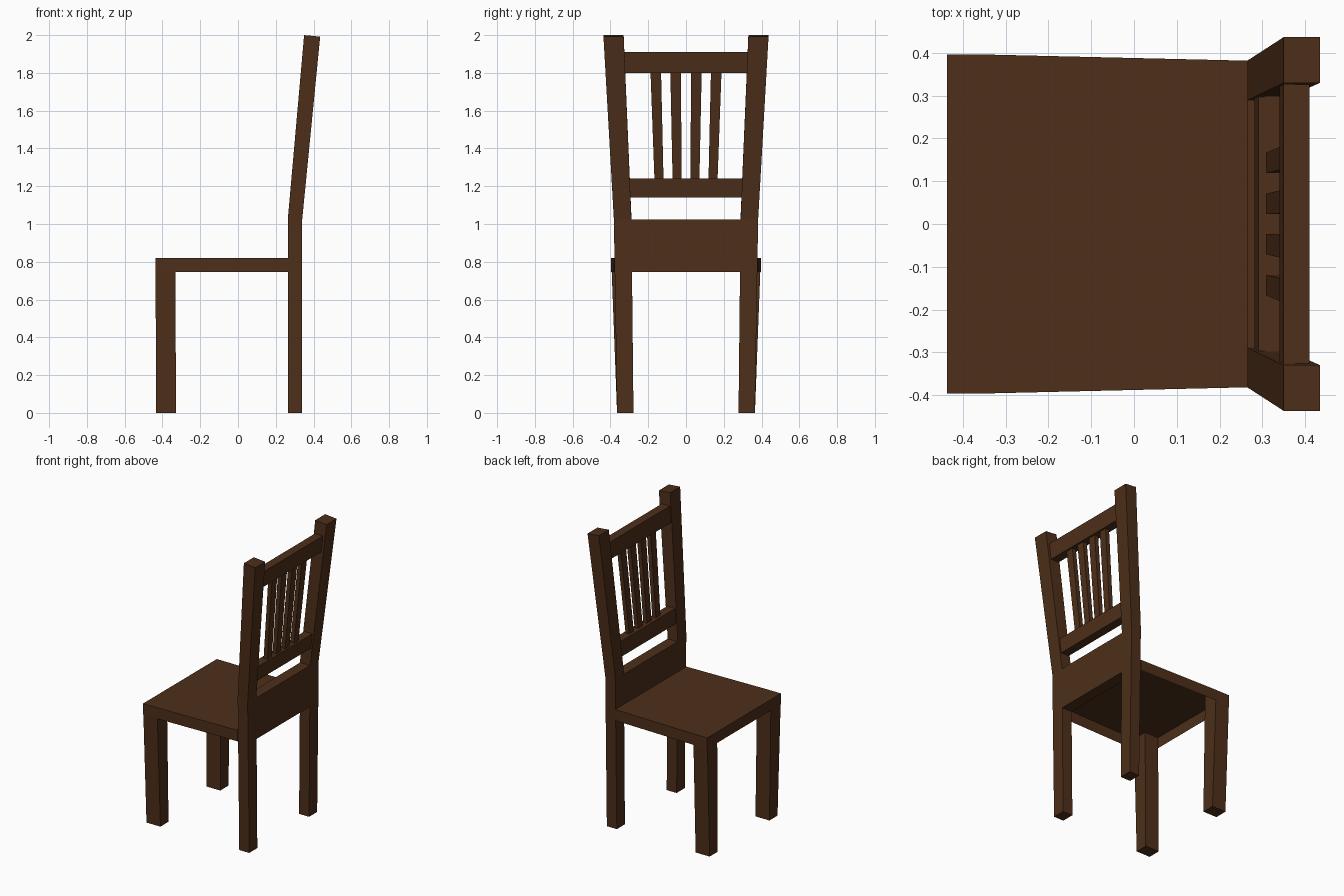
import bpy, bmesh

if "Cube" in bpy.data.objects:
    bpy.data.objects.remove(bpy.data.objects["Cube"])

wood = bpy.data.materials.new("dark_wood")
wood.diffuse_color = (0.075, 0.028, 0.010, 1)
wood.use_nodes = True
wood.node_tree.nodes["Principled BSDF"].inputs["Base Color"].default_value = wood.diffuse_color


def loft(name, sections, cap_bottom=True):
    """Join a stack of matching outlines, bottom to top, into one solid."""
    bm = bmesh.new()
    rings = [[bm.verts.new(p) for p in ring] for ring in sections]
    n = len(rings[0])
    for a, b in zip(rings, rings[1:]):
        for i in range(n):
            j = (i + 1) % n
            bm.faces.new((a[i], a[j], b[j], b[i]))
    bm.faces.new(rings[-1])
    if cap_bottom:
        bm.faces.new(rings[0][::-1])
    bmesh.ops.recalc_face_normals(bm, faces=bm.faces)
    mesh = bpy.data.meshes.new(name)
    bm.to_mesh(mesh)
    bm.free()
    mesh.materials.append(wood)
    obj = bpy.data.objects.new(name, mesh)
    bpy.context.collection.objects.link(obj)
    return obj


def rect(x0, x1, y0, y1, z0, z1=None):
    """Rectangle at height z0 (front edge) to z1 (back edge)."""
    z1 = z0 if z1 is None else z1
    return [(x0, y0, z0), (x1, y0, z1), (x1, y1, z1), (x0, y1, z0)]


def mirror_y(obj):
    obj.modifiers.new("mirror", 'MIRROR').use_axis = (False, True, False)


# Seat: tapered top with a skirt, open underneath
outline = [(-0.437, -0.396), (-0.33, -0.396), (0.265, -0.382),
           (0.265, 0.382), (-0.33, 0.396), (-0.437, 0.396)]
loft("seat", [[(x, y, z) for x, y in outline] for z in (0.745, 0.82)], cap_bottom=False)

# Front legs
mirror_y(loft("front_leg", [rect(-0.433, -0.328, 0.278, 0.365, 0),
                            rect(-0.437, -0.332, 0.289, 0.396, 0.819)]))

# Back posts: straight leg, then leaning back and outwards
mirror_y(loft("back_post", [rect(0.265, 0.34, 0.278, 0.365, 0),
                            rect(0.265, 0.34, 0.289, 0.382, 1.04, 1.025),
                            rect(0.35, 0.435, 0.33, 0.437, 2.0, 1.992)]))

# Panel behind the seat
loft("back_panel", [rect(0.265, 0.34, -0.295, 0.295, z) for z in (0.745, 1.025)])


def lean(z):
    """Front face of the leaning back at height z."""
    return 0.265 + 0.085 * (z - 1.04) / 0.96


# Cross rails
for name, z0, z1, y in (("lower_rail", 1.14, 1.24, 0.305), ("upper_rail", 1.80, 1.91, 0.335)):
    loft(name, [rect(lean(z) + 0.008, lean(z) + 0.068, -y, y, z) for z in (z0, z1)])

# Fanned slats
for name, low, high in (("inner_slat", 0.047, 0.055), ("outer_slat", 0.143, 0.160)):
    mirror_y(loft(name, [rect(lean(z) + 0.027, lean(z) + 0.055, c - w, c + w, z)
                         for z, c, w in ((1.235, low, 0.024), (1.805, high, 0.028))]))
